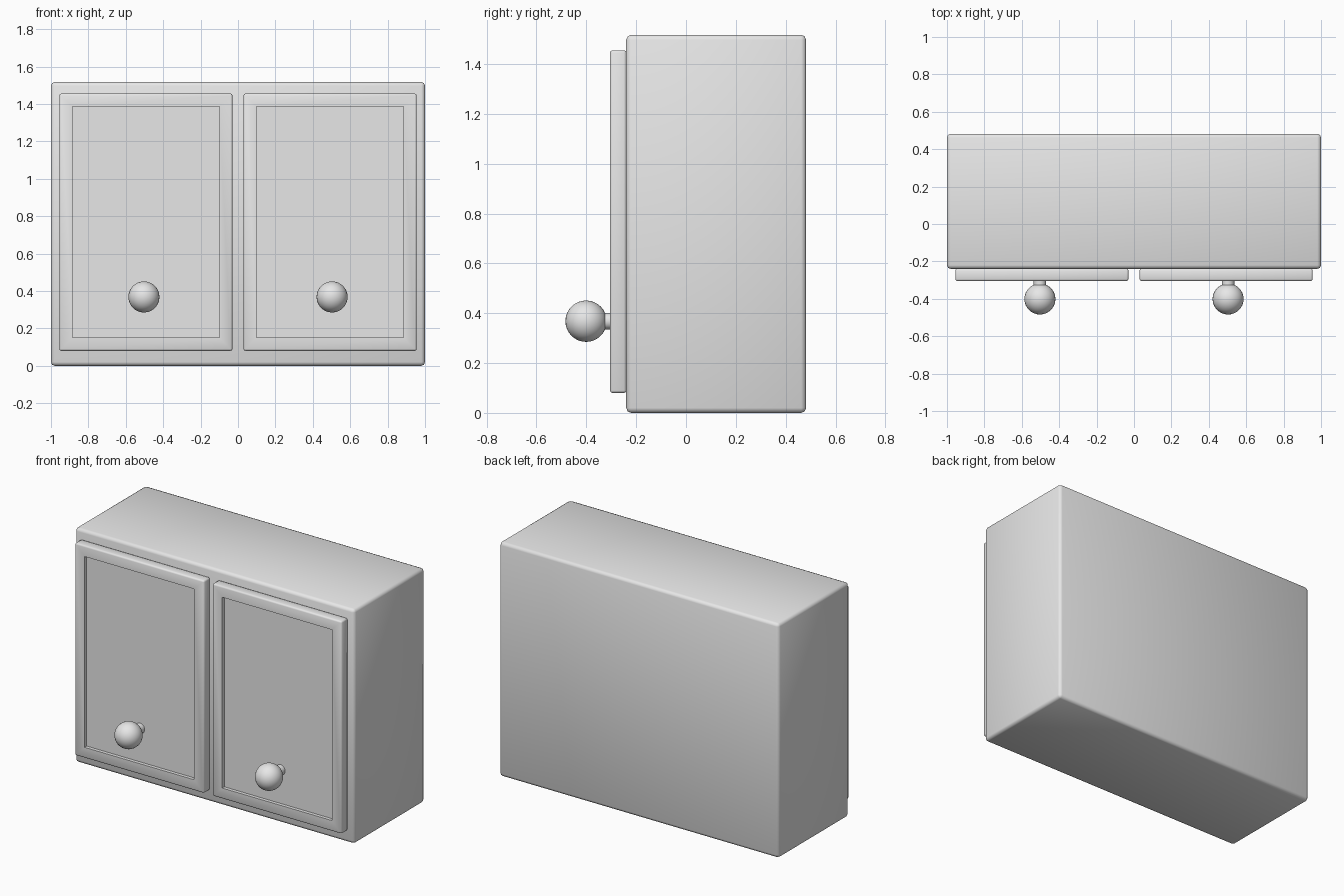
import bpy
import bmesh
import math
from mathutils import Matrix, Vector

default = bpy.data.objects.get("Cube")
if default:
    bpy.data.objects.remove(default, do_unlink=True)

grey = bpy.data.materials.new("light_grey")
grey.use_nodes = True
grey.diffuse_color = (0.8, 0.8, 0.8, 1)
grey.node_tree.nodes["Principled BSDF"].inputs["Base Color"].default_value = (0.8, 0.8, 0.8, 1)


def finish(bm, name, angle):
    """Turn a bmesh into a smooth-shaded object with sharp creases kept."""
    mesh = bpy.data.meshes.new(name)
    bmesh.ops.recalc_face_normals(bm, faces=bm.faces)
    bm.to_mesh(mesh)
    bm.free()
    mesh.materials.append(grey)
    obj = bpy.data.objects.new(name, mesh)
    bpy.context.collection.objects.link(obj)
    bpy.ops.object.select_all(action="DESELECT")
    obj.select_set(True)
    bpy.context.view_layer.objects.active = obj
    bpy.ops.object.shade_smooth_by_angle(angle=math.radians(angle))
    return obj


def rounded_box(low, high, bevel):
    low, high = Vector(low), Vector(high)
    bm = bmesh.new()
    bmesh.ops.create_cube(bm, size=1)
    bmesh.ops.scale(bm, vec=high - low, verts=bm.verts)
    bmesh.ops.translate(bm, vec=(low + high) / 2, verts=bm.verts)
    bmesh.ops.bevel(bm, geom=bm.edges[:], offset=bevel, segments=2,
                    profile=0.5, affect="EDGES")
    return bm


# Cabinet carcass
finish(rounded_box((-1, -0.24, 0), (1, 0.482, 1.517), 0.02), "cabinet_body", 50)

for side, name in ((-1, "right"), (1, "left")):
    # Door with a recessed centre panel
    x0, x1 = sorted((side * 0.03, side * 0.955))
    bm = rounded_box((x0, -0.305, 0.08), (x1, -0.239, 1.455), 0.01)
    bm.normal_update()
    front = max((f for f in bm.faces if f.normal.y < -0.9), key=lambda f: f.calc_area())
    bmesh.ops.inset_region(bm, faces=[front], thickness=0.085)
    panel = bmesh.ops.extrude_discrete_faces(bm, faces=[front])["faces"][0]
    bmesh.ops.translate(bm, vec=(0, 0.022, 0), verts=panel.verts)
    finish(bm, name + "_door", 50)

    # Round knob
    bm = bmesh.new()
    bmesh.ops.create_uvsphere(bm, u_segments=32, v_segments=16, radius=0.083)
    bmesh.ops.translate(bm, vec=(side * 0.503, -0.401, 0.368), verts=bm.verts)
    finish(bm, name + "_knob", 50)

    # Stem joining knob to panel
    bm = bmesh.new()
    turn = Matrix.Translation((side * 0.503, -0.31, 0.368)) @ Matrix.Rotation(math.pi / 2, 4, "X")
    bmesh.ops.create_cone(bm, cap_ends=True, segments=32, radius1=0.033,
                          radius2=0.033, depth=0.08, matrix=turn)
    finish(bm, name + "_knob_stem", 50)
